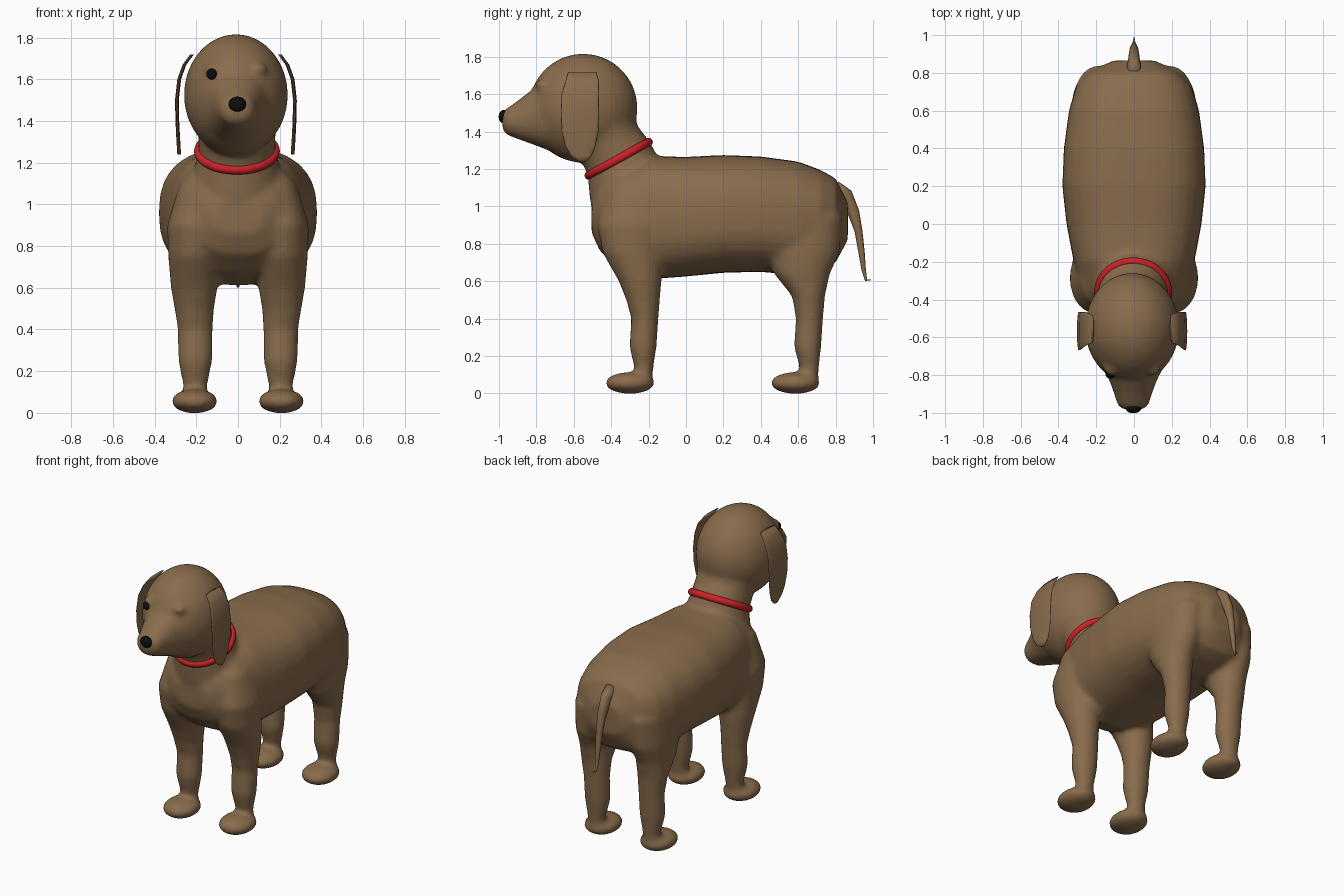
import bpy, bmesh, math
from mathutils import Matrix, Vector


def material(name, rgb):
    m = bpy.data.materials.new(name)
    m.diffuse_color = (*rgb, 1)
    return m


BROWN = material("brown fur", (0.25, 0.15, 0.073))
RED = material("red collar", (0.60, 0.015, 0.02))
BLACK = material("black", (0.004, 0.004, 0.004))
HEAD_X = -0.01


def finish(name, bm, mat):
    bmesh.ops.recalc_face_normals(bm, faces=bm.faces)
    me = bpy.data.meshes.new(name)
    bm.to_mesh(me)
    bm.free()
    me.materials.append(mat)
    me.shade_smooth()
    ob = bpy.data.objects.new(name, me)
    bpy.context.collection.objects.link(ob)
    return ob


def loft(bm, rings, power=2.0, n=32):
    """Skin closed rings, each (centre, half axis u, half axis v)."""
    loops = []
    for c, u, v in rings:
        loop = []
        for i in range(n):
            a = 2 * math.pi * i / n
            s, t = math.cos(a), math.sin(a)
            s = math.copysign(abs(s) ** (2 / power), s)
            t = math.copysign(abs(t) ** (2 / power), t)
            loop.append(bm.verts.new(Vector(c) + Vector(u) * s + Vector(v) * t))
        loops.append(loop)
    for a, b in zip(loops, loops[1:]):
        for i in range(n):
            bm.faces.new((a[i], a[(i + 1) % n], b[(i + 1) % n], b[i]))
    bm.faces.new(loops[0])
    bm.faces.new(loops[-1])


def along_y(bm, rows, power, x=0):
    """Rows of (y, bottom, top, half width)."""
    loft(bm, [((x, y, (lo + hi) / 2), (w, 0, 0), (0, 0, (hi - lo) / 2))
              for y, lo, hi, w in rows], power)


def ball(bm, centre, radii, seg=32):
    mat = Matrix.Translation(centre) @ Matrix.Diagonal((*radii, 1))
    bmesh.ops.create_uvsphere(bm, u_segments=seg, v_segments=seg // 2, radius=1, matrix=mat)


# Torso, neck, head and legs, fused into one skin
bm = bmesh.new()
along_y(bm, [(-0.505, 0.86, 1.02, 0.12), (-0.46, 0.76, 1.12, 0.21), (-0.36, 0.67, 1.22, 0.28),
             (-0.2, 0.61, 1.27, 0.32), (0, 0.625, 1.265, 0.358), (0.2, 0.645, 1.275, 0.38),
             (0.4, 0.65, 1.267, 0.372), (0.6, 0.63, 1.24, 0.345), (0.72, 0.66, 1.195, 0.31),
             (0.8, 0.70, 1.15, 0.25), (0.865, 0.82, 1.02, 0.11)], 2.5)
neck = [(-0.28, 1.0, 0.24, 0.22, 0.03), (-0.315, 1.12, 0.215, 0.2, 0.075),
        (-0.36, 1.255, 0.185, 0.165, 0.095), (-0.41, 1.345, 0.185, 0.155, 0.08),
        (-0.48, 1.48, 0.21, 0.18, 0.06)]
loft(bm, [((HEAD_X / 2, y, z), (w, 0, 0), (0, vy, vz)) for y, z, w, vy, vz in neck])
ball(bm, (HEAD_X, -0.55, 1.525), (0.25, 0.292, 0.292))
along_y(bm, [(-0.6, 1.28, 1.72, 0.2), (-0.75, 1.305, 1.67, 0.165), (-0.83, 1.335, 1.62, 0.125),
             (-0.9, 1.36, 1.565, 0.1), (-0.965, 1.385, 1.52, 0.08), (-0.982, 1.42, 1.5, 0.05)],
        2.2, HEAD_X / 2)
# (z, x, y, half width, half depth)
front_leg = [(0.05, 0.208, -0.23, 0.06, 0.05), (0.13, 0.205, -0.225, 0.058, 0.05),
             (0.25, 0.205, -0.23, 0.082, 0.073), (0.4, 0.205, -0.22, 0.084, 0.073),
             (0.5, 0.21, -0.23, 0.095, 0.09), (0.6, 0.21, -0.245, 0.112, 0.115),
             (0.75, 0.21, -0.285, 0.125, 0.16), (0.9, 0.21, -0.285, 0.13, 0.19),
             (1.1, 0.17, -0.28, 0.11, 0.15)]
hind_leg = [(0.05, 0.208, 0.655, 0.06, 0.05), (0.13, 0.205, 0.66, 0.058, 0.05),
            (0.25, 0.205, 0.65, 0.082, 0.073), (0.4, 0.205, 0.66, 0.084, 0.073),
            (0.52, 0.21, 0.655, 0.097, 0.088), (0.64, 0.21, 0.62, 0.112, 0.15),
            (0.75, 0.2, 0.62, 0.13, 0.2), (0.95, 0.19, 0.64, 0.13, 0.2)]
for side in (-1, 1):
    for leg, paw_y in ((front_leg, -0.3), (hind_leg, 0.585)):
        loft(bm, [((side * x, y, z), (w, 0, 0), (0, d, 0)) for z, x, y, w, d in leg])
        ball(bm, (side * 0.208, paw_y, 0.056), (0.112, 0.133, 0.058))
    # Brow above each eye
    ball(bm, (HEAD_X + side * 0.108, -0.765, 1.65), (0.045, 0.04, 0.03))
body = finish("body", bm, BROWN)
remesh = body.modifiers.new("fuse", 'REMESH')
remesh.mode = 'VOXEL'
remesh.voxel_size = 0.016
remesh.use_smooth_shade = True
relax = body.modifiers.new("relax", 'SMOOTH')
relax.factor = 0.5
relax.iterations = 8

# Floppy ears: (z, x, y centre, half width)
ear_rows = [(1.72, 0.21, -0.555, 0.075), (1.67, 0.247, -0.555, 0.09), (1.6, 0.272, -0.565, 0.1),
            (1.5, 0.283, -0.567, 0.102), (1.4, 0.281, -0.567, 0.098), (1.32, 0.277, -0.565, 0.08),
            (1.27, 0.274, -0.56, 0.055), (1.24, 0.272, -0.555, 0.02)]
for side, label in ((-1, "left"), (1, "right")):
    bm = bmesh.new()
    loft(bm, [((HEAD_X + side * x, y, z), (0.009, 0, 0), (0, w, 0))
              for z, x, y, w in ear_rows], 2.0, 20)
    finish(label + "_ear", bm, BROWN)

# Tail: (y, z, half width, half thickness)
tail = [(0.79, 1.09, 0.045, 0.05), (0.85, 1.055, 0.034, 0.045), (0.895, 0.97, 0.028, 0.032),
        (0.922, 0.87, 0.024, 0.021), (0.938, 0.76, 0.018, 0.017), (0.95, 0.66, 0.012, 0.012),
        (0.963, 0.605, 0.007, 0.007), (0.99, 0.608, 0.002, 0.002)]
bm = bmesh.new()
rings = []
for i, (y, z, w, t) in enumerate(tail):
    a, b = tail[max(i - 1, 0)], tail[min(i + 1, len(tail) - 1)]
    d = Vector((0, b[0] - a[0], b[1] - a[1])).normalized()
    rings.append(((0, y, z), (w, 0, 0), (0, -d.z * t, d.y * t)))
loft(bm, rings, 2.0, 16)
finish("tail", bm, BROWN)

# Collar: a tilted ring around the neck
bm = bmesh.new()
R, r, n, m = 0.183, 0.023, 48, 12
tilt = Matrix.Translation((HEAD_X / 2, -0.36, 1.255)) @ Matrix.Rotation(math.atan2(0.095, 0.17), 4, 'X')
grid = []
for i in range(n):
    a = 2 * math.pi * i / n
    grid.append([])
    for j in range(m):
        b = 2 * math.pi * j / m
        k = R + r * math.cos(b)
        grid[i].append(bm.verts.new(tilt @ Vector((k * math.cos(a), k * math.sin(a), r * math.sin(b)))))
for i in range(n):
    for j in range(m):
        p, q = grid[i], grid[(i + 1) % n]
        bm.faces.new((p[j], q[j], q[(j + 1) % m], p[(j + 1) % m]))
finish("collar", bm, RED)

# Nose and the single dark eye
for name, centre, radii in (("nose", (-0.003, -0.973, 1.48), (0.043, 0.029, 0.037)),
                            ("eye", (-0.125, -0.793, 1.625), (0.026, 0.026, 0.027))):
    bm = bmesh.new()
    ball(bm, centre, radii, 20)
    finish(name, bm, BLACK)
